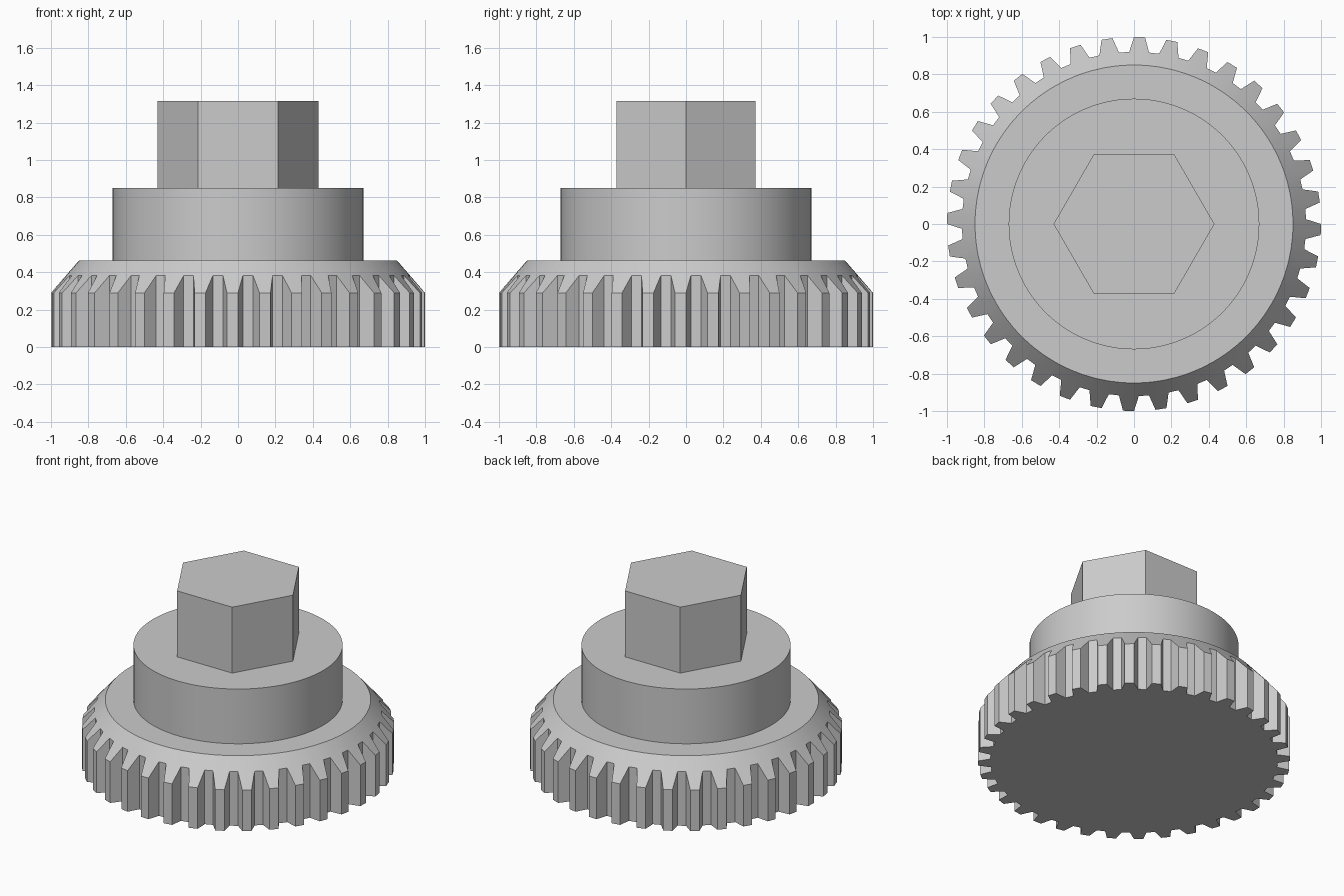
import bpy
import bmesh
from math import radians, cos, sin

cube = bpy.data.objects.get("Cube")
if cube:
    bpy.data.objects.remove(cube, do_unlink=True)

TEETH = 36
TIP_R, ROOT_R, RIM_R = 1.0, 0.92, 0.85
TIP_Z, RIM_Z = 0.29, 0.463
COLLAR_Z, HEAD_Z = 0.85, 1.316

grey = bpy.data.materials.new("plain grey")
grey.use_nodes = True
colour = (0.6, 0.6, 0.6, 1)
grey.diffuse_color = colour
grey.node_tree.nodes["Principled BSDF"].inputs["Base Color"].default_value = colour


def polar(r, angle, z):
    return (r * cos(angle), r * sin(angle), z)


def bevel_height(r):
    """Height of the sloped shoulder at a given radius."""
    return TIP_Z + (TIP_R - r) / (TIP_R - RIM_R) * (RIM_Z - TIP_Z)


def finish(obj, smooth=True):
    obj.data.materials.clear()
    obj.data.materials.append(grey)
    if smooth:
        bpy.ops.object.select_all(action='DESELECT')
        obj.select_set(True)
        bpy.context.view_layer.objects.active = obj
        bpy.ops.object.shade_smooth_by_angle(angle=radians(30))


def prism(name, sides, radius, z0, z1, smooth):
    bpy.ops.mesh.primitive_cylinder_add(
        vertices=sides, radius=radius, depth=z1 - z0, location=(0, 0, (z0 + z1) / 2))
    obj = bpy.context.object
    obj.name = name
    finish(obj, smooth)
    return obj


# Toothed wheel: tooth outline lofted up to a sloped shoulder and round rim
tooth = ((-3.3, ROOT_R), (-1.7, TIP_R), (1.7, TIP_R), (3.3, ROOT_R))
outline = [(radians(i * 360 / TEETH - 1.7 + a), r) for i in range(TEETH) for a, r in tooth]
bm = bmesh.new()
rings = [
    [bm.verts.new(polar(r, a, 0)) for a, r in outline],
    [bm.verts.new(polar(r, a, bevel_height(r))) for a, r in outline],
    [bm.verts.new(polar(RIM_R, a, RIM_Z)) for a, r in outline],
]
for lower, upper in zip(rings, rings[1:]):
    for i in range(len(lower)):
        j = (i + 1) % len(lower)
        bm.faces.new((lower[i], lower[j], upper[j], upper[i]))
bm.faces.new(list(reversed(rings[0])))
bm.faces.new(rings[-1])
mesh = bpy.data.meshes.new("toothed_wheel")
bm.to_mesh(mesh)
bm.free()
wheel = bpy.data.objects.new("toothed_wheel", mesh)
bpy.context.collection.objects.link(wheel)
finish(wheel)

# Round collar
prism("round_collar", 96, 0.67, RIM_Z, COLLAR_Z, True)

# Hexagonal drive head, corners on the x axis
head = prism("hex_head", 6, 0.43, COLLAR_Z, HEAD_Z, False)
head.rotation_euler.z = radians(30)
